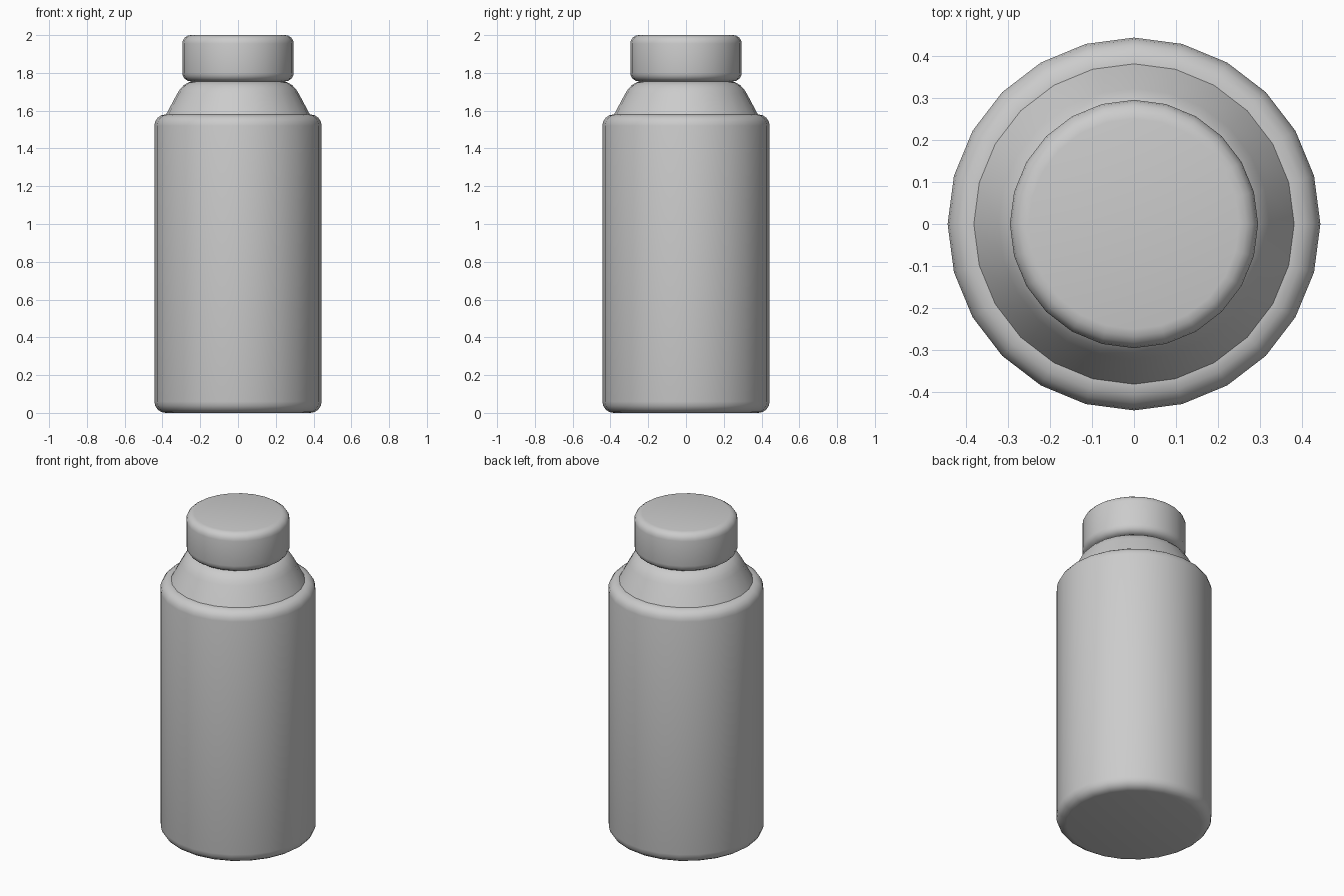
import bpy, bmesh, math

if "Cube" in bpy.data.objects:
    bpy.data.objects.remove(bpy.data.objects["Cube"])

SIDES = 24


def rounded(r, z0, z1, b, steps=4):
    """Cylinder profile with rounded bottom and top rims."""
    arc = [math.pi / 2 * i / steps for i in range(steps + 1)]
    low = [(r - b + b * math.sin(a), z0 + b - b * math.cos(a)) for a in arc]
    high = [(r - b + b * math.cos(a), z1 - b + b * math.sin(a)) for a in arc]
    return low + high


def lathe(name, profile):
    """Revolve a (radius, z) profile around z and close both ends."""
    bm = bmesh.new()
    rings = []
    for r, z in profile:
        rings.append([bm.verts.new((r * math.cos(2 * math.pi * i / SIDES),
                                    r * math.sin(2 * math.pi * i / SIDES), z))
                      for i in range(SIDES)])
    for a, b in zip(rings, rings[1:]):
        for i in range(SIDES):
            j = (i + 1) % SIDES
            bm.faces.new((a[i], a[j], b[j], b[i]))
    bm.faces.new(rings[0][::-1])
    bm.faces.new(rings[-1])
    mesh = bpy.data.meshes.new(name)
    bm.to_mesh(mesh)
    bm.free()
    obj = bpy.data.objects.new(name, mesh)
    bpy.context.collection.objects.link(obj)
    bpy.ops.object.select_all(action='DESELECT')
    obj.select_set(True)
    bpy.context.view_layer.objects.active = obj
    bpy.ops.object.shade_smooth_by_angle(angle=math.radians(35))
    return obj


# Main container
lathe("body", rounded(0.443, 0.0, 1.58, 0.06))

# Tapered shoulder with a rounded upper edge
lathe("shoulder", [(0.386, 1.57), (0.322, 1.69), (0.307, 1.714),
                   (0.287, 1.735), (0.264, 1.749), (0.24, 1.755)])

# Screw cap
lathe("cap", rounded(0.295, 1.755, 2.0, 0.045))
